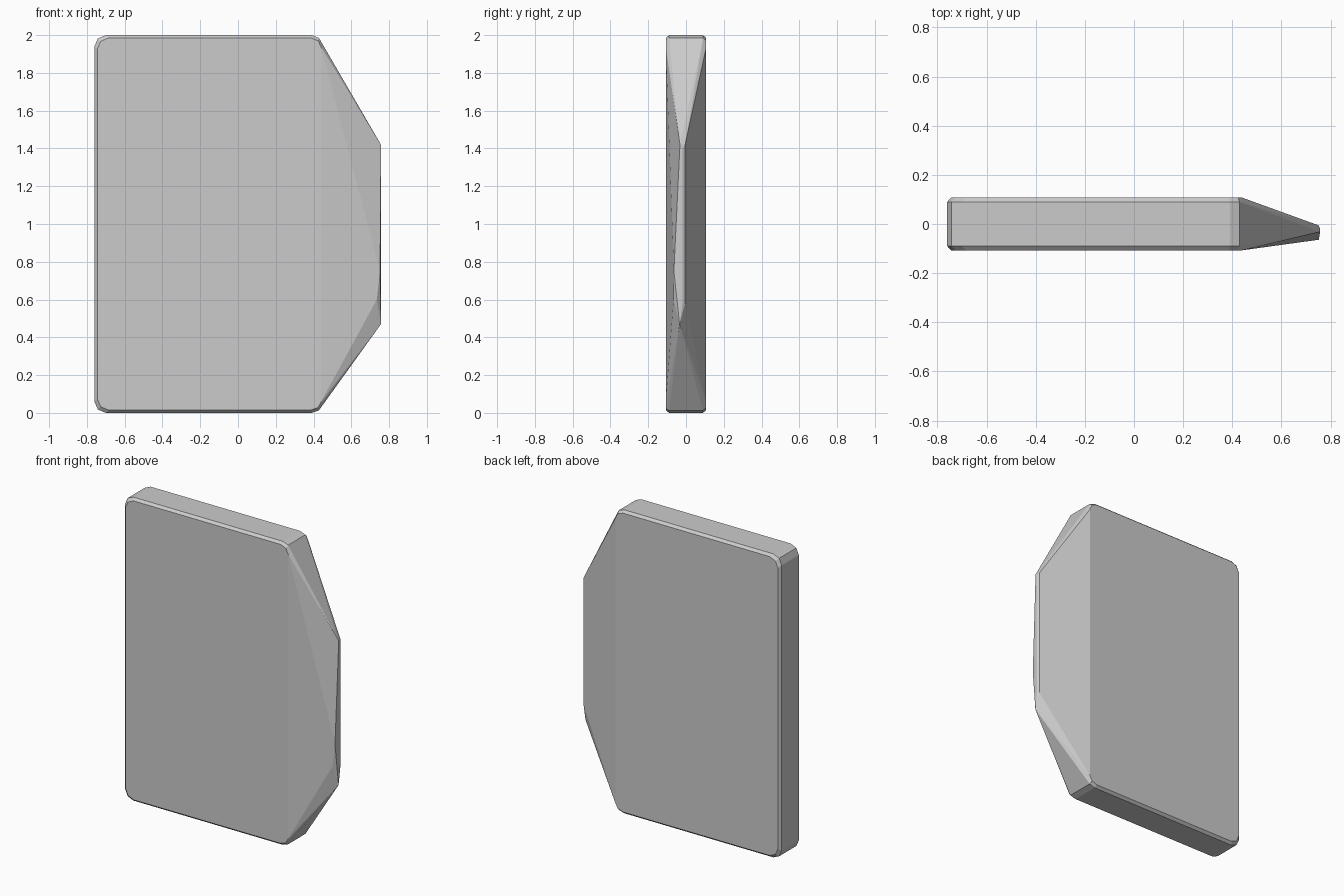
import bpy, bmesh, math

if "Cube" in bpy.data.objects:
    bpy.data.objects.remove(bpy.data.objects["Cube"])

bm = bmesh.new()

# slab: corner-clipped outline, its rim inset towards the two broad faces
def corner(x, z, sx, sz, cx, cz):
    return [(x - sx * cx, z), (x - sx * cx * 0.3, z - sz * cz * 0.3), (x, z - sz * cz)]

for y, inset in ((-0.107, 0.015), (-0.09, 0), (0.09, 0), (0.107, 0.015)):
    lo, hi = inset, 2 - inset
    left, right = -0.76 + inset, 0.445 - inset * 0.3
    outline = (corner(left, lo, -1, -1, 0.06, 0.06) + corner(left, hi, -1, 1, 0.06, 0.06)
               + corner(right, lo, 1, -1, 0.055, 0.045) + corner(right, hi, 1, 1, 0.055, 0.05))
    for x, z in outline:
        bm.verts.new((x, y, z))

# narrow slanted tip of the wedge
tip = [(0.757, -0.032, 1.42), (0.75, -0.005, 1.42),
       (0.757, -0.018, 1.40), (0.757, -0.018, 0.58), (0.75, -0.005, 0.58),
       (0.752, -0.064, 0.75), (0.735, -0.066, 0.60), (0.757, -0.034, 0.47)]
for p in tip:
    bm.verts.new(p)

# wrap everything in one convex skin
hull = bmesh.ops.convex_hull(bm, input=bm.verts[:])
junk = {g for g in hull["geom_interior"] + hull["geom_unused"] if isinstance(g, bmesh.types.BMVert)}
bmesh.ops.delete(bm, geom=list(junk), context='VERTS')
bmesh.ops.dissolve_limit(bm, angle_limit=math.radians(0.5), verts=bm.verts[:], edges=bm.edges[:])
bmesh.ops.recalc_face_normals(bm, faces=bm.faces[:])

mesh = bpy.data.meshes.new("wedge_slab")
bm.to_mesh(mesh)
bm.free()
slab = bpy.data.objects.new("wedge_slab", mesh)
bpy.context.collection.objects.link(slab)
